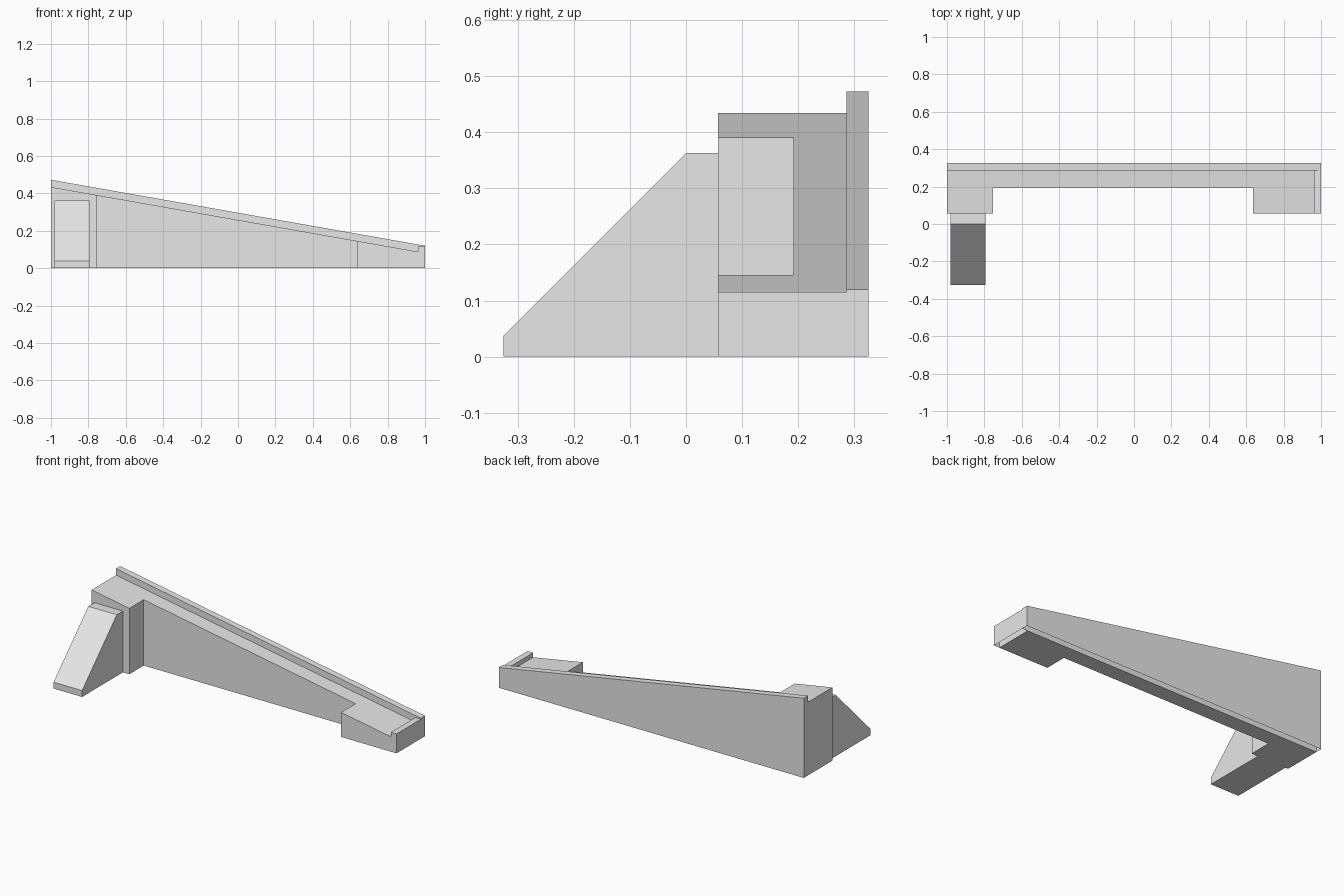
import bpy, bmesh
from mathutils import Vector

cube = bpy.data.objects.get("Cube")
if cube:
    bpy.data.objects.remove(cube, do_unlink=True)

grey = bpy.data.materials.new("light grey")
grey.use_nodes = True
grey.diffuse_color = (0.8, 0.8, 0.8, 1)
grey.node_tree.nodes["Principled BSDF"].inputs["Base Color"].default_value = (0.8, 0.8, 0.8, 1)

FRONT, WALL, LIP, BACK = 0.057, 0.192, 0.286, 0.325
STOP = 0.963
LIP_RISE = 0.0385


def ramp(x):
    """Height of the sloping deck."""
    return 0.258 - 0.1763 * x


def finish(name, bm):
    bmesh.ops.recalc_face_normals(bm, faces=bm.faces)
    mesh = bpy.data.meshes.new(name)
    bm.to_mesh(mesh)
    bm.free()
    mesh.materials.append(grey)
    obj = bpy.data.objects.new(name, mesh)
    bpy.context.collection.objects.link(obj)


def extrude(bm, faces, height):
    """Extrude faces, placing each new vertex at height(vertex)."""
    new = bmesh.ops.extrude_face_region(bm, geom=faces)["geom"]
    for v in (g for g in new if isinstance(g, bmesh.types.BMVert)):
        v.co.z = height(v.co)
    bmesh.ops.delete(bm, geom=[f for f in faces if f.is_valid], context="FACES_ONLY")
    return [g for g in new if isinstance(g, bmesh.types.BMFace)]


# Sloping wall with a wider block at each end
bm = bmesh.new()
plan = [(-1, FRONT), (-0.753, FRONT), (-0.753, WALL), (0.637, WALL),
        (0.637, FRONT), (1, FRONT), (1, BACK), (-1, BACK)]
bm.faces.new([bm.verts.new((x, y, 0)) for x, y in plan])
for point, normal in (((0, LIP, 0), (0, 1, 0)), ((STOP, 0, 0), (1, 0, 0))):
    bmesh.ops.bisect_plane(bm, geom=bm.verts[:] + bm.edges[:] + bm.faces[:],
                           plane_co=point, plane_no=normal)
base = bm.faces[:]
bottom = bmesh.ops.duplicate(bm, geom=base)["geom"]
deck = extrude(bm, base, lambda co: ramp(co.x))
bmesh.ops.remove_doubles(bm, verts=bm.verts[:], dist=0.0001)

# Raised lip along the back and flat stop at the low end
top = [f for f in bm.faces if f.normal.z > 0.5 or f in deck]
lip = [f for f in top if f.calc_center_median().y > LIP]
stop = [f for f in top if f not in lip and f.calc_center_median().x > STOP]
extrude(bm, lip, lambda co: ramp(co.x) + LIP_RISE)
extrude(bm, stop, lambda co: 0.115)
finish("sloping_wall", bm)

# Slanted buttress in front of the tall end
bm = bmesh.new()
side = [(-0.325, 0), (-0.325, 0.038), (0, 0.363), (FRONT, 0.363), (FRONT, 0)]
face = bm.faces.new([bm.verts.new((-0.982, y, z)) for y, z in side])
ends = bmesh.ops.extrude_face_region(bm, geom=[face])["geom"]
bmesh.ops.translate(bm, vec=Vector((0.187, 0, 0)),
                    verts=[g for g in ends if isinstance(g, bmesh.types.BMVert)])
finish("buttress", bm)
